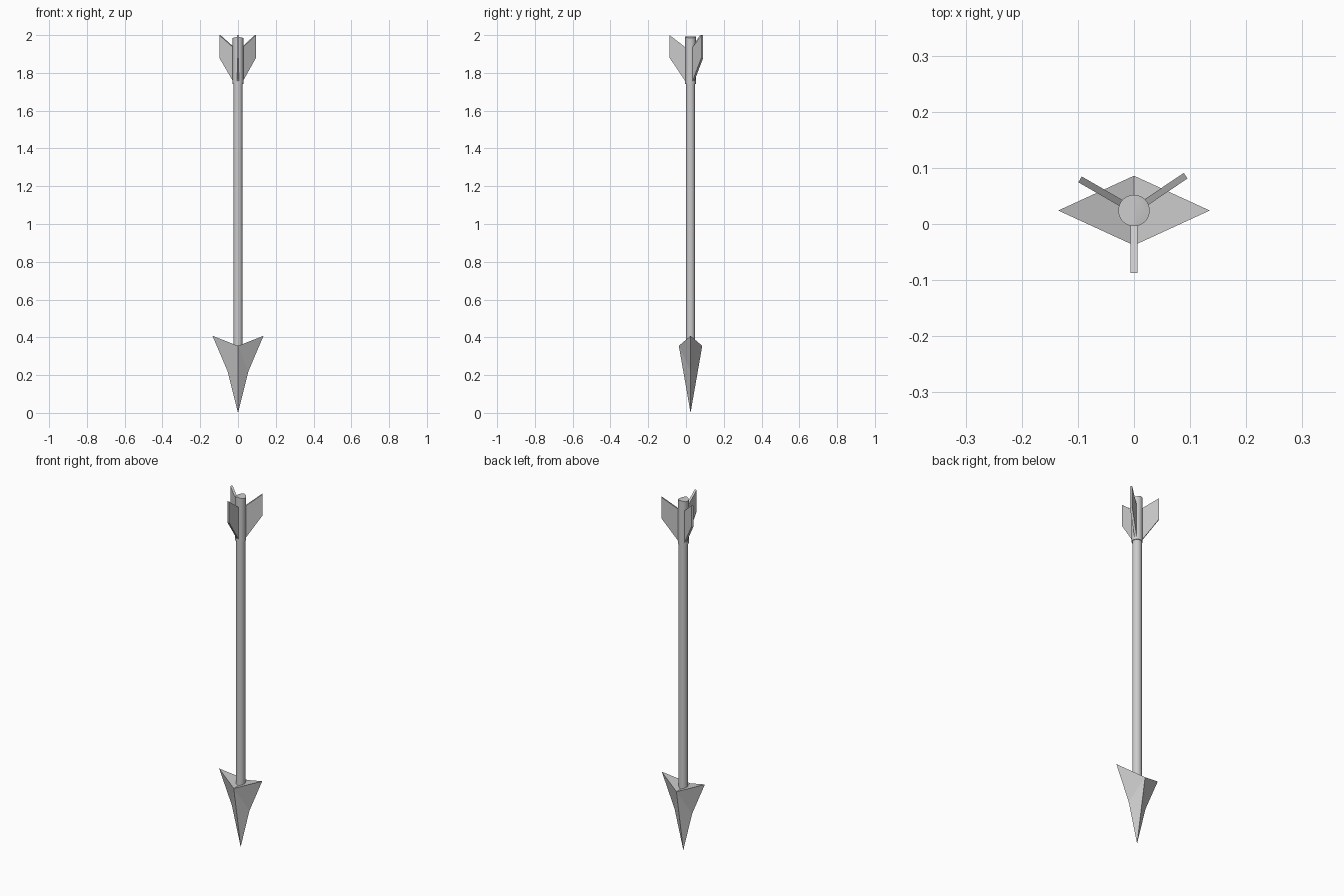
import bpy, bmesh
from math import radians
from mathutils import Matrix, Vector

if "Cube" in bpy.data.objects:
    bpy.data.objects.remove(bpy.data.objects["Cube"])

AXIS_Y = 0.024  # the arrow's long axis sits slightly behind y = 0


def finish(bm, name, smooth=False):
    bmesh.ops.recalc_face_normals(bm, faces=bm.faces)
    mesh = bpy.data.meshes.new(name)
    bm.to_mesh(mesh)
    bm.free()
    obj = bpy.data.objects.new(name, mesh)
    obj.location.y = AXIS_Y
    bpy.context.collection.objects.link(obj)
    if smooth:
        bpy.ops.object.select_all(action='DESELECT')
        bpy.context.view_layer.objects.active = obj
        obj.select_set(True)
        bpy.ops.object.shade_smooth_by_angle(angle=radians(35))
    return obj


def rod(radius, z0, z1, sides=32):
    bm = bmesh.new()
    bmesh.ops.create_cone(bm, cap_ends=True, segments=sides, radius1=radius, radius2=radius,
                          depth=z1 - z0, matrix=Matrix.Translation((0, 0, (z0 + z1) / 2)))
    return bm


# Shaft
finish(rod(0.024, 0.33, 1.76), "shaft", smooth=True)

# Collar holding the feathers, with a shallow ridged end
bm = rod(0.028, 1.74, 1.993)
bmesh.ops.bisect_plane(bm, geom=bm.verts[:] + bm.edges[:] + bm.faces[:],
                       plane_co=(0, 0, 0), plane_no=(1, 0, 0))
for v in bm.verts:
    if v.co.z > 1.9:
        v.co.z -= 0.3 * abs(v.co.x)
finish(bm, "nock_collar", smooth=True)

# Faceted arrowhead: tip, front and back ridges, swept barbs
bm = bmesh.new()
tip, front, back = [bm.verts.new(p) for p in
                    ((0, 0, 0), (0, -0.062, 0.355), (0, 0.062, 0.355))]
for s in (-1, 1):
    waist = bm.verts.new((s * 0.055, 0, 0.22))
    barb = bm.verts.new((s * 0.135, 0, 0.408))
    for ridge in (front, back):
        bm.faces.new((tip, waist, ridge))
        bm.faces.new((waist, barb, ridge))
    bm.faces.new((front, barb, back))
finish(bm, "arrowhead")

# Three feathers: (radius, height) profile given thickness
profile = [(0.02, 1.745), (0.111, 1.88), (0.111, 2.0), (0.02, 1.93)]
for i, angle in enumerate((34, 150, 270)):
    bm = bmesh.new()
    face = bm.faces.new([bm.verts.new((r, -0.006, z)) for r, z in profile])
    ext = bmesh.ops.extrude_face_region(bm, geom=[face])["geom"]
    bmesh.ops.translate(bm, vec=Vector((0, 0.012, 0)),
                        verts=[g for g in ext if isinstance(g, bmesh.types.BMVert)])
    finish(bm, f"feather_{i + 1}").rotation_euler.z = radians(angle)
